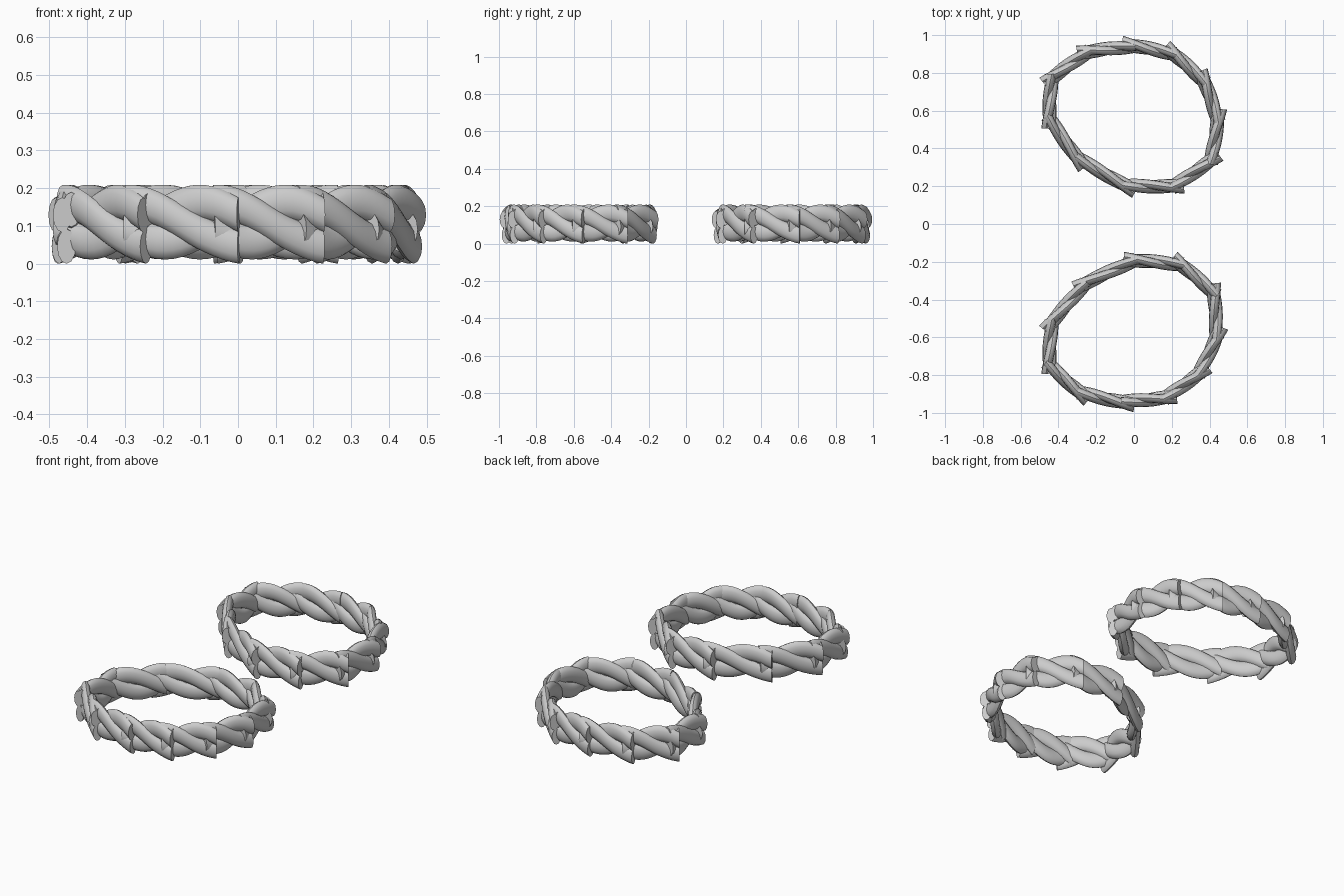
import bpy, math
from mathutils import Vector

if "Cube" in bpy.data.objects:
    bpy.data.objects.remove(bpy.data.objects["Cube"])

# corner points of one bracelet's centreline (x, y), clockwise
PATH = [(-0.03, 0.945), (0.19, 0.912), (0.36, 0.775), (0.443, 0.575), (0.418, 0.35),
        (0.23, 0.205), (-0.02, 0.195), (-0.28, 0.33), (-0.445, 0.54),
        (-0.445, 0.76), (-0.265, 0.905)]
ZC = 0.11         # mid height of the band
HALF_H = 0.053    # strand swing up and down
HALF_T = 0.014    # strand swing in and out
STEPS, SIDES, STRANDS = 14, 12, 3
OVERLAP = 0.035
YAW = 0.008       # right end of every link sits further out than the left


def add_link(verts, faces, a, b, centre):
    """One straight, flattened three-strand twist with cut ends."""
    along = (b - a).normalized()
    out = Vector((along.y, -along.x, 0))
    if out.dot((a + b) / 2 - centre) < 0:
        out = -out
    # walk left to right as seen from outside so both rings twist the same way
    right = Vector((0, 0, 1)).cross(out)
    if right.dot(along) < 0:
        a, b = b, a
    start = a - right * OVERLAP - out * YAW
    end = b + right * OVERLAP + out * YAW
    for s in range(STRANDS):
        base = len(verts)
        for i in range(STEPS + 1):
            t = i / STEPS
            ang = math.pi * 1.1 * (t - 0.5) + 2 * math.pi * s / STRANDS
            c = start.lerp(end, t)
            c = c + out * (HALF_T * math.cos(ang))
            c.z = ZC - HALF_H * math.sin(ang)
            # the outer strand's lower tip flares down and outward
            if s == 0:
                flare = max(0, (t - 0.7) / 0.3) ** 2
                c = c + out * (0.004 * flare) - Vector((0, 0, 0.012 * flare))
            for k in range(SIDES):
                p = 2 * math.pi * k / SIDES
                verts.append(c + out * (0.025 * math.cos(p))
                             + Vector((0, 0, 0.046 * math.sin(p))))
        for i in range(STEPS):
            for k in range(SIDES):
                k2 = (k + 1) % SIDES
                r0, r1 = base + i * SIDES, base + (i + 1) * SIDES
                faces.append((r0 + k, r1 + k, r1 + k2, r0 + k2))
        faces.append([base + k for k in range(SIDES)])
        faces.append([base + STEPS * SIDES + k for k in reversed(range(SIDES))])


def bracelet(name, side):
    pts = [Vector((x, y * side, 0)) for x, y in PATH]
    centre = Vector((0, 0.57 * side, 0))
    verts, faces = [], []
    for i, a in enumerate(pts):
        add_link(verts, faces, a, pts[(i + 1) % len(pts)], centre)
    mesh = bpy.data.meshes.new(name)
    mesh.from_pydata(verts, [], faces)
    mesh.update()
    obj = bpy.data.objects.new(name, mesh)
    bpy.context.collection.objects.link(obj)
    bpy.ops.object.select_all(action='DESELECT')
    obj.select_set(True)
    bpy.context.view_layer.objects.active = obj
    bpy.ops.object.shade_smooth_by_angle(angle=math.radians(40))


# the two twisted bracelets
bracelet("back_bracelet", 1)
bracelet("front_bracelet", -1)
